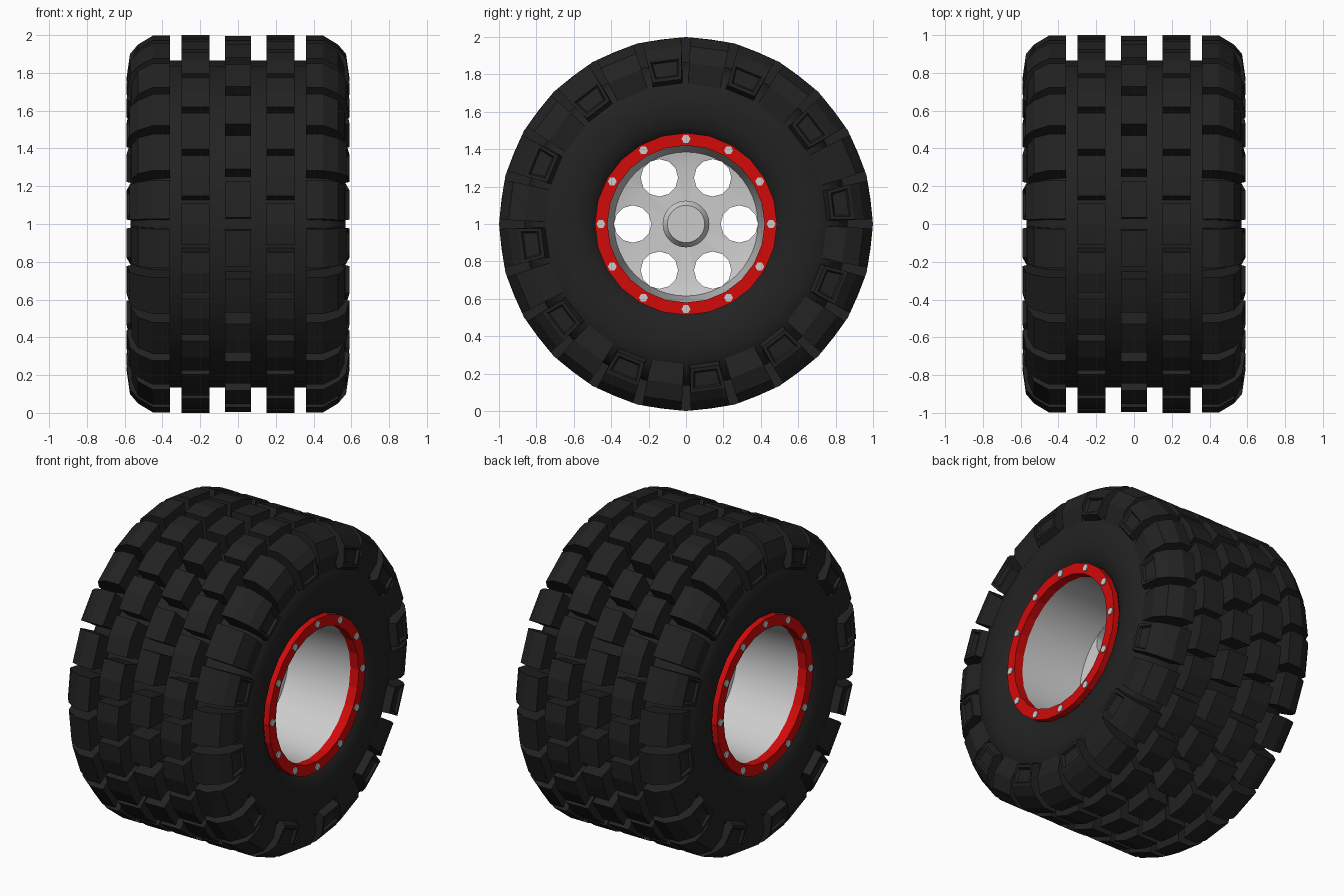
import bpy, bmesh
from math import sin, cos, radians, pi
from mathutils import Matrix, Vector

if "Cube" in bpy.data.objects:
    bpy.data.objects.remove(bpy.data.objects["Cube"])


def material(name, rgb):
    m = bpy.data.materials.new(name)
    m.diffuse_color = (*rgb, 1)
    m.use_nodes = True
    m.node_tree.nodes["Principled BSDF"].inputs["Base Color"].default_value = m.diffuse_color
    return m


RUBBER = material("rubber", (0.016, 0.016, 0.016))
RED = material("red_paint", (0.65, 0.003, 0.003))


def pt(x, r, deg):
    """Wheel axis runs along x at z = 1; angle goes from +y towards +z."""
    a = radians(deg)
    return Vector((x, r * cos(a), 1 + r * sin(a)))


def finish(bm, name, mat=None, smooth=None):
    bmesh.ops.recalc_face_normals(bm, faces=bm.faces[:])
    me = bpy.data.meshes.new(name)
    bm.to_mesh(me)
    bm.free()
    ob = bpy.data.objects.new(name, me)
    bpy.context.collection.objects.link(ob)
    if mat:
        me.materials.append(mat)
    if smooth:
        bpy.ops.object.select_all(action='DESELECT')
        ob.select_set(True)
        bpy.context.view_layer.objects.active = ob
        bpy.ops.object.shade_smooth_by_angle(angle=radians(smooth))
    return ob


def lathe(bm, profile, n=24):
    """Closed (x, r) profile spun round the axle."""
    rings = [[bm.verts.new(pt(x, r, 360 * i / n)) for x, r in profile] for i in range(n)]
    k = len(profile)
    for i in range(n):
        a, b = rings[i], rings[(i + 1) % n]
        for j in range(k):
            m = (j + 1) % k
            bm.faces.new((a[j], a[m], b[m], b[j]))


def half_turn(bm):
    """Add a copy turned 180 degrees about the vertical axis."""
    d = bmesh.ops.duplicate(bm, geom=bm.verts[:] + bm.edges[:] + bm.faces[:])
    vs = [g for g in d['geom'] if isinstance(g, bmesh.types.BMVert)]
    bmesh.ops.rotate(bm, verts=vs, cent=(0, 0, 0), matrix=Matrix.Rotation(pi, 3, 'Z'))


def mirrored(half):
    return half + [(-x, r) for x, r in reversed(half)]


def prism(bm, sections):
    """Block from a list of equal-length point loops, capped at both ends."""
    loops = [[bm.verts.new(p) for p in s] for s in sections]
    k = len(loops[0])
    faces = []
    for a, b in zip(loops, loops[1:]):
        for j in range(k):
            m = (j + 1) % k
            faces.append(bm.faces.new((a[j], a[m], b[m], b[j])))
    bm.faces.new(loops[0])
    bm.faces.new(loops[-1][::-1])
    return faces


# Tyre carcass
bm = bmesh.new()
lathe(bm, mirrored([(0.36, 0.865), (0.47, 0.845), (0.54, 0.78), (0.57, 0.69),
                    (0.568, 0.58), (0.545, 0.52), (0.52, 0.485), (0.48, 0.46)]))
finish(bm, "tyre_body", RUBBER, 35)


def tread_row(bm, x0, x1, start, half, top):
    """24 blocks round the tyre, slightly wider at the base."""
    for i in range(24):
        c = start + 15 * i
        prism(bm, [[pt(x0, 0.83, c + d), pt(x0, r, c + d), pt(x1, r, c + d), pt(x1, 0.83, c + d)]
                   for d, r in ((-half, top[0]), (0, top[1]), (half, top[0]))])


# Tread blocks: centre row and the staggered rows beside it
bm = bmesh.new()
tread_row(bm, -0.07, 0.07, 7.5, 5.5, (0.997, 0.995))
finish(bm, "centre_tread", RUBBER)
bm = bmesh.new()
tread_row(bm, 0.15, 0.30, 0, 6.4, (0.991, 1.0))
half_turn(bm)
finish(bm, "middle_tread", RUBBER)

# Shoulder lugs: long ones with a recessed square, short ones in between
LONG = [(0.36, 0.82, 6), (0.36, 0.998, 6), (0.45, 0.998, 6), (0.53, 0.95, 6),
        (0.572, 0.90, 6), (0.59, 0.775, 5.8), (0.54, 0.75, 6.2)]
SHORT = [(0.36, 0.82, 6), (0.36, 0.998, 6), (0.45, 0.998, 6), (0.53, 0.95, 6.2),
         (0.565, 0.86, 6.4), (0.55, 0.75, 6.6)]
bm = bmesh.new()
sides = []
for i in range(24):
    c = 7.5 + 15 * i
    lug = SHORT if i % 2 else LONG
    f = prism(bm, [[pt(x, r, c + s * d) for x, r, d in lug] for s in (-1, 1)])
    if lug is LONG:
        sides.append(f[4])
bmesh.ops.recalc_face_normals(bm, faces=bm.faces[:])
bmesh.ops.inset_individual(bm, faces=sides, thickness=0.024)
bmesh.ops.inset_individual(bm, faces=sides, thickness=0.012, depth=-0.015)
half_turn(bm)
finish(bm, "shoulder_lugs", RUBBER)

# Rim: deep barrel on both sides with one central disc
bm = bmesh.new()
lathe(bm, mirrored([(0.07, 0.05), (0.07, 0.30), (0.09, 0.385), (0.3, 0.408),
                    (0.53, 0.422), (0.53, 0.475)]), 48)
rim = finish(bm, "rim")

# Six holes through the disc
bm = bmesh.new()
for i in range(6):
    p = pt(0, 0.285, 60 * i)
    bmesh.ops.create_cone(bm, cap_ends=True, segments=12, radius1=0.1, radius2=0.1, depth=0.6,
                          matrix=Matrix.Translation(p) @ Matrix.Rotation(pi / 2, 4, 'Y'))
cutter = finish(bm, "hole_cutter")
mod = rim.modifiers.new("holes", 'BOOLEAN')
mod.operation = 'DIFFERENCE'
mod.solver = 'EXACT'
mod.object = cutter
bpy.ops.object.select_all(action='DESELECT')
rim.select_set(True)
bpy.context.view_layer.objects.active = rim
bpy.ops.object.modifier_apply(modifier="holes")
bpy.ops.object.shade_smooth_by_angle(angle=radians(35))
bpy.data.objects.remove(cutter)

# Hub with bevelled ends
bm = bmesh.new()
lathe(bm, mirrored([(0.17, 0.001), (0.17, 0.1), (0.13, 0.125)]))
finish(bm, "hub", None, 30)

# Red clamping rings
bm = bmesh.new()
lathe(bm, [(0.50, 0.42), (0.56, 0.42), (0.56, 0.487), (0.50, 0.487)])
half_turn(bm)
finish(bm, "clamp_rings", RED)

# Hex bolts on the rings
bm = bmesh.new()
for i in range(12):
    m = Matrix.Translation(pt(0.56, 0.455, 30 * i)) @ Matrix.Rotation(pi / 2, 4, 'Y')
    bmesh.ops.create_cone(bm, cap_ends=True, segments=6, radius1=0.024, radius2=0.024,
                          depth=0.012, matrix=m)
half_turn(bm)
finish(bm, "bolts")
